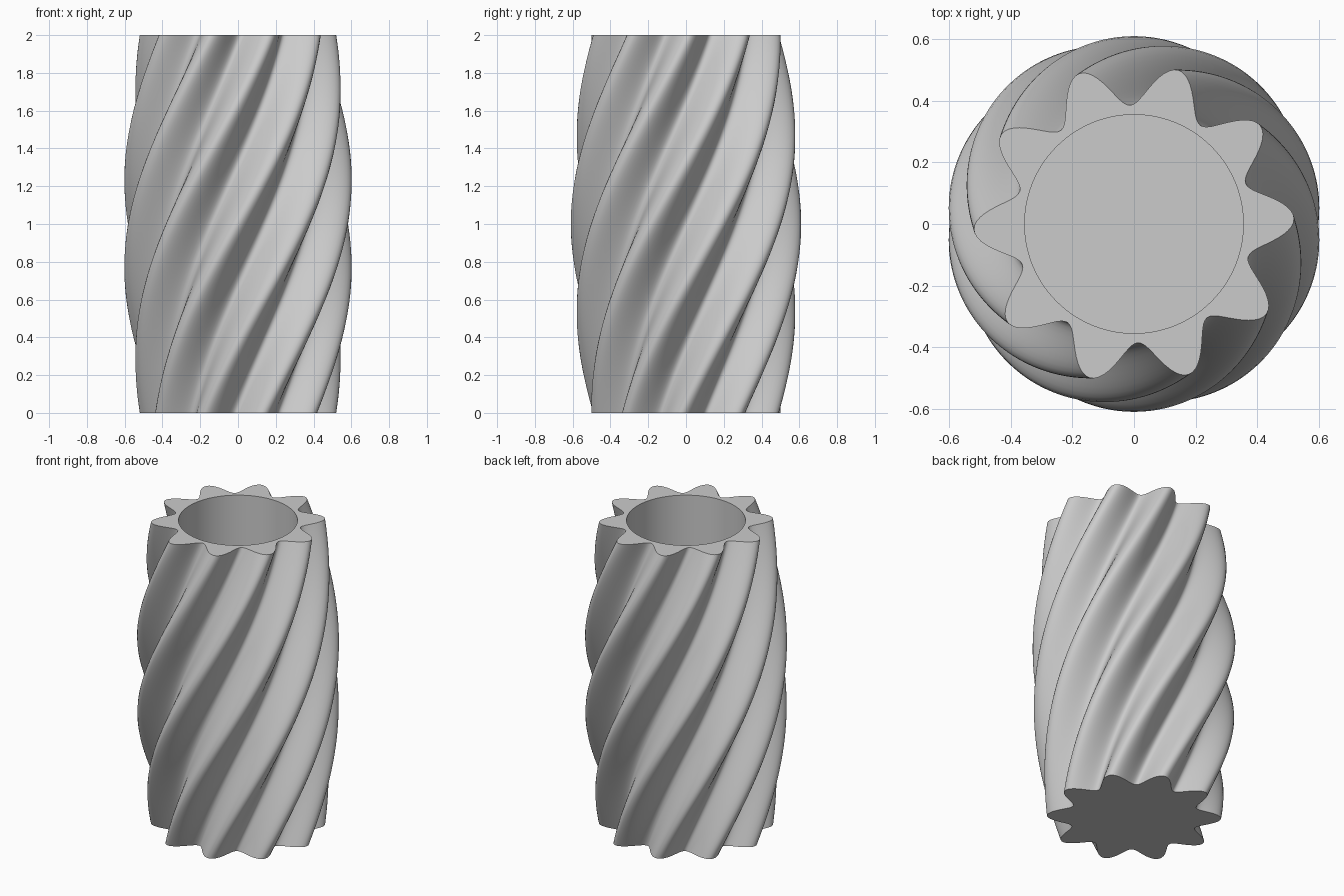
import bpy
import bmesh
from math import sin, cos, pi, radians

# Remove the default cube
cube = bpy.data.objects.get("Cube")
if cube:
    bpy.data.objects.remove(cube, do_unlink=True)

HEIGHT = 2.0
LOBES = 10
SEGMENTS = LOBES * 24
LEVELS = 96
TWIST = radians(112)
START = radians(-38)
MEAN_RADIUS, LOBE_DEPTH = 0.453, 0.067
BULGE = 0.173
BORE_RADIUS, FLOOR = 0.355, 0.1


def ring(bm, z, radius_at, turn):
    """One closed loop of vertices, rotated by turn."""
    verts = []
    for i in range(SEGMENTS):
        a = 2 * pi * i / SEGMENTS
        r = radius_at(a)
        verts.append(bm.verts.new((r * cos(a + turn), r * sin(a + turn), z)))
    return verts


def skin(bm, lower, upper):
    """Quads between two loops."""
    for i in range(SEGMENTS):
        j = (i + 1) % SEGMENTS
        bm.faces.new((lower[i], lower[j], upper[j], upper[i]))


bm = bmesh.new()
loops = []

# Outer wall: lobed section, twisted and swollen at mid height
for k in range(LEVELS + 1):
    t = k / LEVELS
    swell = 1 + BULGE * sin(pi * t)
    loops.append(ring(
        bm, HEIGHT * t,
        lambda a: swell * (MEAN_RADIUS + LOBE_DEPTH * cos(LOBES * a)),
        START + TWIST * t))

# Round bore: rim edge, then down to the inner floor
for z in (HEIGHT, FLOOR):
    loops.append(ring(bm, z, lambda a: BORE_RADIUS, START + TWIST))

for lower, upper in zip(loops, loops[1:]):
    skin(bm, lower, upper)

# Underside and inner floor
bm.faces.new(list(reversed(loops[0])))
bm.faces.new(loops[-1])

mesh = bpy.data.meshes.new("twisted_vase")
bm.to_mesh(mesh)
bm.free()
vase = bpy.data.objects.new("twisted_vase", mesh)
bpy.context.collection.objects.link(vase)

# Plain grey material
grey = bpy.data.materials.new("light_grey")
grey.use_nodes = True
color = (0.6, 0.6, 0.6, 1)
grey.diffuse_color = color
grey.node_tree.nodes["Principled BSDF"].inputs["Base Color"].default_value = color
mesh.materials.append(grey)

# Smooth walls with crisp rims
bpy.ops.object.select_all(action="DESELECT")
vase.select_set(True)
bpy.context.view_layer.objects.active = vase
bpy.ops.object.shade_smooth_by_angle(angle=radians(35))
